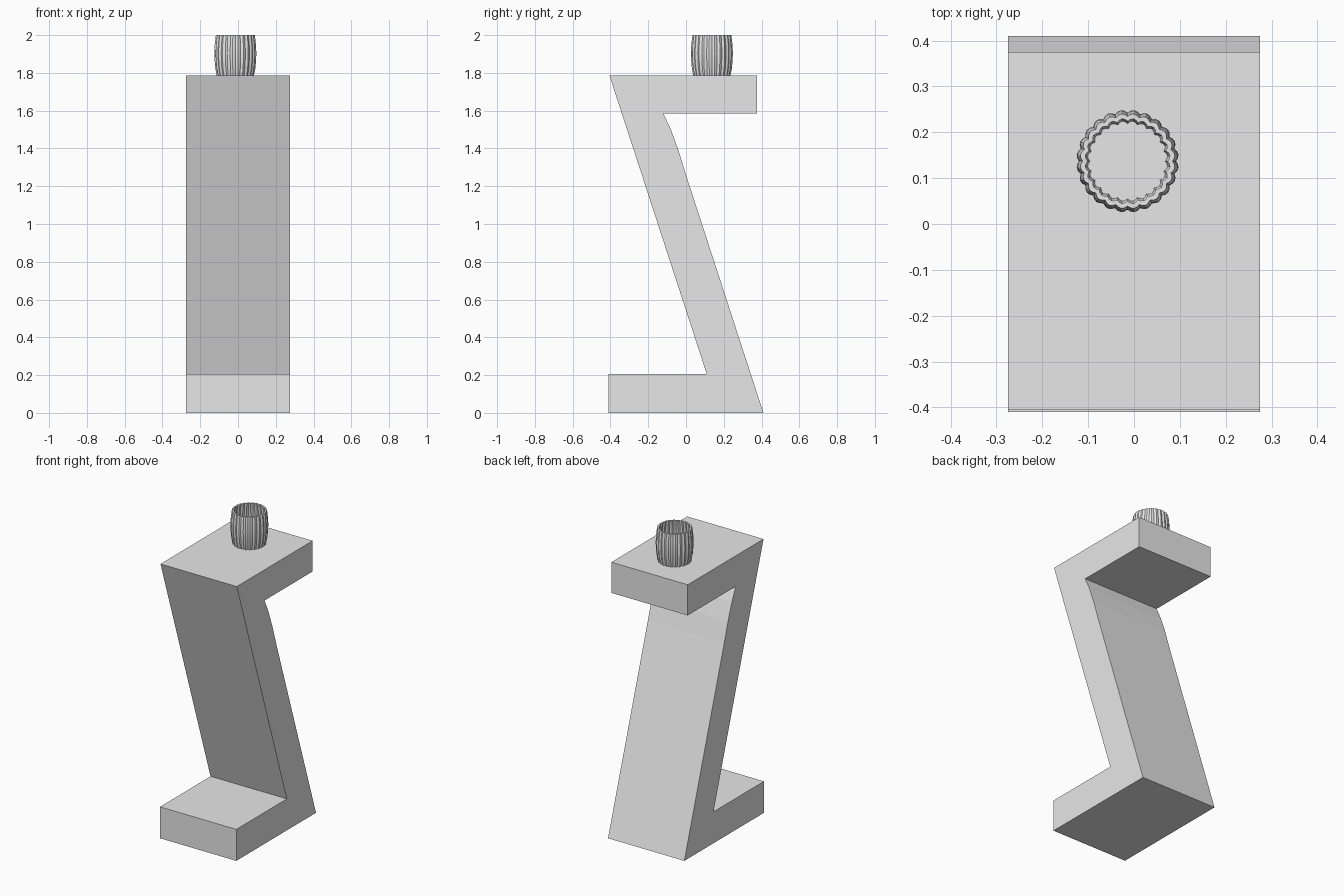
import bpy
import bmesh
from math import sin, cos, pi, radians

cube = bpy.data.objects.get("Cube")
if cube:
    bpy.data.objects.remove(cube, do_unlink=True)

grey = bpy.data.materials.new("light grey")
grey.use_nodes = True
COLOUR = (0.8, 0.8, 0.8, 1)
grey.diffuse_color = COLOUR
grey.node_tree.nodes["Principled BSDF"].inputs["Base Color"].default_value = COLOUR


def finish(name, bm):
    bmesh.ops.recalc_face_normals(bm, faces=bm.faces)
    mesh = bpy.data.meshes.new(name)
    bm.to_mesh(mesh)
    bm.free()
    mesh.materials.append(grey)
    obj = bpy.data.objects.new(name, mesh)
    bpy.context.collection.objects.link(obj)
    return obj


def slab(name, profile, half_width=0.275):
    """Extrude a (y, z) side profile across the full width."""
    bm = bmesh.new()
    face = bm.faces.new([bm.verts.new((-half_width, y, z)) for y, z in profile])
    ext = bmesh.ops.extrude_face_region(bm, geom=[face])
    verts = [v for v in ext["geom"] if isinstance(v, bmesh.types.BMVert)]
    bmesh.ops.translate(bm, verts=verts, vec=(2 * half_width, 0, 0))
    return finish(name, bm)


# Corners shared by the mitred joints
top_front, top_inner = (-0.405, 1.785), (-0.12, 1.585)
foot_back, foot_inner = (0.41, 0), (0.11, 0.205)

# Base foot, leaning post with a gently curved upper back, and top platform
slab("base_foot", [(-0.41, 0), foot_back, foot_inner, (-0.41, 0.205)])
slab("leaning_post", [foot_back, (0, 1.26), (-0.04, 1.39), (-0.08, 1.5),
                      top_inner, top_front, foot_inner])
slab("top_platform", [top_front, top_inner, (0.375, 1.585), (0.375, 1.785)])


# Fluted barrel-shaped cup: outer wall up, over the rim, inner wall down
def fluted_cup(name, centre, flutes=24, steps=4, depth=0.006):
    outer = [(0.096, 1.785), (0.104, 1.825), (0.108, 1.87), (0.109, 1.905),
             (0.107, 1.95), (0.101, 2)]
    inner = [(r - 0.011, max(z, 1.79)) for r, z in reversed(outer)]
    bm = bmesh.new()
    count = flutes * steps
    rings = []
    for r, z in outer + inner:
        ring = []
        for i in range(count):
            a = 2 * pi * i / count
            rr = r - depth / 2 + depth * abs(sin(flutes * a / 2))
            ring.append(bm.verts.new((centre[0] + rr * cos(a),
                                      centre[1] + rr * sin(a), z)))
        rings.append(ring)
    for low, high in zip(rings, rings[1:]):
        for i in range(count):
            j = (i + 1) % count
            bm.faces.new((low[i], low[j], high[j], high[i]))
    bm.faces.new(rings[0])
    bm.faces.new(rings[-1])
    return finish(name, bm)


cup = fluted_cup("fluted_cup", (-0.014, 0.137))
bpy.ops.object.select_all(action="DESELECT")
cup.select_set(True)
bpy.context.view_layer.objects.active = cup
bpy.ops.object.shade_smooth_by_angle(angle=radians(30))
